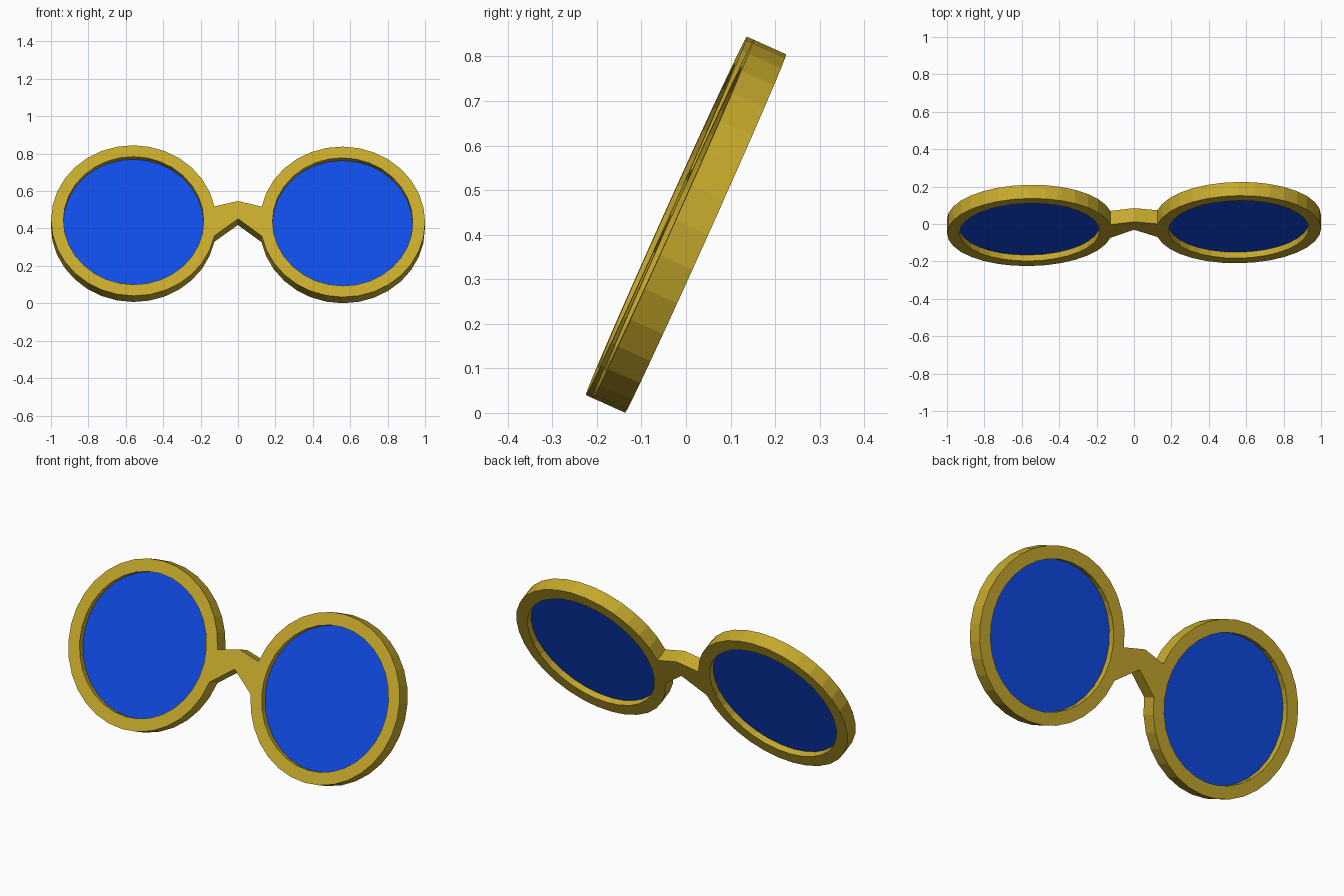
import bpy, bmesh
from math import sin, cos, pi, radians
from mathutils import Matrix

if "Cube" in bpy.data.objects:
    bpy.data.objects.remove(bpy.data.objects["Cube"])

SEG, CX, R_OUT, R_IN = 32, 0.559, 0.441, 0.375
HALF = 0.04            # half depth of the frame
# leaned back, with a very slight turn
POSE = (Matrix.Translation((0, 0, 0.4225)) @ Matrix.Rotation(radians(-24.2), 4, 'X')
        @ Matrix.Rotation(0.0148, 4, 'Z'))


def material(name, color):
    m = bpy.data.materials.new(name)
    m.diffuse_color = color
    m.use_nodes = True
    m.node_tree.nodes["Principled BSDF"].inputs["Base Color"].default_value = m.diffuse_color
    return m


def finish(bm, name, mat):
    bmesh.ops.recalc_face_normals(bm, faces=bm.faces[:])
    me = bpy.data.meshes.new(name)
    bm.to_mesh(me)
    bm.free()
    me.materials.append(mat)
    ob = bpy.data.objects.new(name, me)
    bpy.context.collection.objects.link(ob)
    ob.matrix_world = POSE
    mod = ob.modifiers.new("mirror", 'MIRROR')
    mod.use_clip = True
    mod.merge_threshold = 0.0005


def circle(bm, r, y):
    return [bm.verts.new((CX + r * cos(2 * pi * i / SEG), y, r * sin(2 * pi * i / SEG)))
            for i in range(SEG)]


gold = material("gold_frame", (0.57, 0.40, 0.025, 1))
blue = material("blue_lens", (0.005, 0.07, 0.78, 1))

# Frame: one rim plus half of the bridge, mirrored
bm = bmesh.new()
of, ob_, inf, inb = [circle(bm, r, y) for r in (R_OUT, R_IN) for y in (-HALF, HALF)]
mid = SEG // 2
for i in range(SEG):
    j = (i + 1) % SEG
    bm.faces.new((of[i], of[j], inf[j], inf[i]))
    bm.faces.new((ob_[i], ob_[j], inb[j], inb[i]))
    bm.faces.new((inf[i], inf[j], inb[j], inb[i]))
    if i not in (mid - 1, mid):          # opening where the bridge joins
        bm.faces.new((of[i], of[j], ob_[j], ob_[i]))

# Bridge half grows from the two open rim sides to the arched centre
sides = []
for ring, y in ((of, -HALF), (ob_, HALF)):
    top = bm.verts.new((0, y, 0.118))
    low = bm.verts.new((0, y, 0.014))
    bm.faces.new((ring[mid - 1], ring[mid], ring[mid + 1], low, top))
    sides.append((ring, top, low))
(f, ft, fl), (b, bt, bl) = sides
bm.faces.new((f[mid - 1], ft, bt, b[mid - 1]))
bm.faces.new((f[mid + 1], fl, bl, b[mid + 1]))
finish(bm, "frame", gold)

# Lenses: thin discs set at mid depth
bm = bmesh.new()
front, back = circle(bm, R_IN + 0.002, -0.005), circle(bm, R_IN + 0.002, 0.005)
bm.faces.new(front)
bm.faces.new(back)
for i in range(SEG):
    j = (i + 1) % SEG
    bm.faces.new((front[i], front[j], back[j], back[i]))
finish(bm, "lenses", blue)
